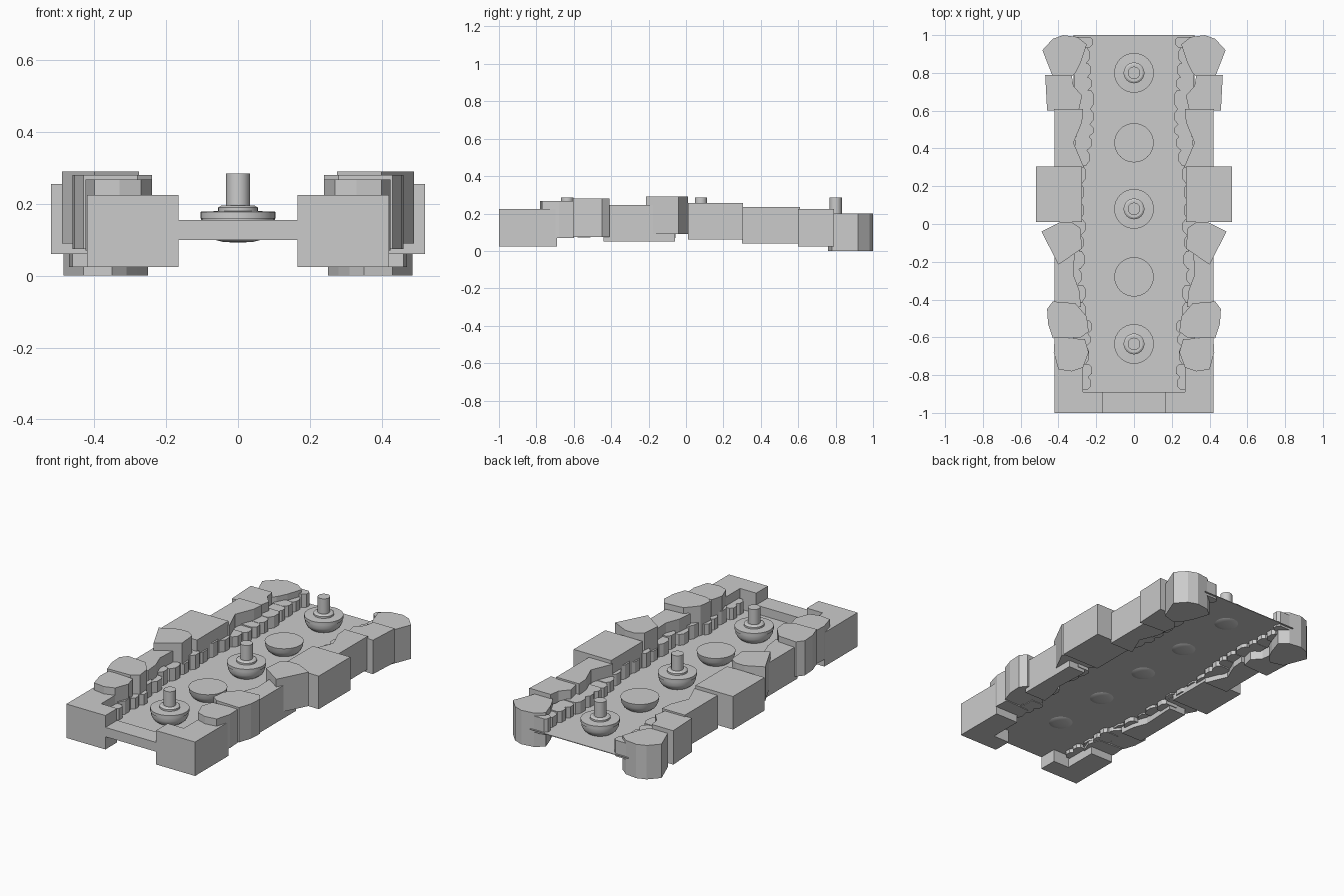
import bpy, bmesh, math, random

cube = bpy.data.objects.get("Cube")
if cube:
    bpy.data.objects.remove(cube, do_unlink=True)
random.seed(4)

stone = bpy.data.materials.new("stone_grey")
stone.use_nodes = True
GREY = (0.6, 0.6, 0.6, 1)
stone.diffuse_color = GREY
stone.node_tree.nodes["Principled BSDF"].inputs["Base Color"].default_value = GREY


def finish(name, bm):
    bmesh.ops.recalc_face_normals(bm, faces=bm.faces)
    mesh = bpy.data.meshes.new(name)
    bm.to_mesh(mesh)
    bm.free()
    mesh.materials.append(stone)
    obj = bpy.data.objects.new(name, mesh)
    bpy.context.collection.objects.link(obj)
    return obj


def prism(name, outline, z0, z1, mirrored=True):
    """Extrude a plan outline upward, and mirror it across x."""
    bm = bmesh.new()
    face = bm.faces.new([bm.verts.new((x, y, z0)) for x, y in outline])
    top = bmesh.ops.extrude_face_region(bm, geom=[face])["geom"]
    bmesh.ops.translate(bm, vec=(0, 0, z1 - z0),
                        verts=[v for v in top if isinstance(v, bmesh.types.BMVert)])
    obj = finish(name, bm)
    if mirrored:
        obj.modifiers.new("Mirror", 'MIRROR').use_mirror_merge = False
    return obj


def rect(x0, x1, y0, y1):
    return [(x0, y0), (x1, y0), (x1, y1), (x0, y1)]


def lathe(name, profile, y, sides=32):
    """Spin a radius and height profile around a vertical axis."""
    bm = bmesh.new()
    verts = [bm.verts.new((r, 0, z)) for r, z in profile]
    edges = [bm.edges.new(pair) for pair in zip(verts, verts[1:])]
    bmesh.ops.spin(bm, geom=verts + edges, cent=(0, 0, 0), axis=(0, 0, 1),
                   angle=math.tau, steps=sides, use_duplicate=False)
    bmesh.ops.remove_doubles(bm, verts=bm.verts, dist=0.0005)
    obj = finish(name, bm)
    obj.location.y = y
    bpy.ops.object.select_all(action='DESELECT')
    obj.select_set(True)
    bpy.context.view_layer.objects.active = obj
    bpy.ops.object.shade_smooth_by_angle(angle=math.radians(30))


# Floor and the raised bar across the front
prism("floor_slab", rect(-0.32, 0.32, -0.95, 1.0), 0.10, 0.104, False)
prism("front_bar", rect(-0.17, 0.17, -1.0, -0.89), 0.10, 0.155, False)

# Large rocks along both sides, front to back
prism("front_block", [(0.165, -1), (0.42, -1), (0.42, -0.69), (0.27, -0.69),
                      (0.27, -0.89), (0.165, -0.89)], 0.025, 0.225)
prism("front_boulder", [(0.26, -0.61), (0.42, -0.6), (0.425, -0.68), (0.4, -0.77),
                        (0.33, -0.78), (0.27, -0.76), (0.24, -0.68)], 0.07, 0.268)
prism("round_boulder", [(0.25, -0.49), (0.31, -0.42), (0.43, -0.41), (0.46, -0.45),
                        (0.455, -0.53), (0.43, -0.605), (0.28, -0.6), (0.24, -0.57)],
      0.075, 0.28)
prism("side_wall_rock", [(0.42, -0.06), (0.42, -0.44), (0.28, -0.44), (0.29, -0.35),
                         (0.32, -0.27), (0.31, -0.06)], 0.05, 0.245)
prism("slanted_rock", [(0.49, -0.04), (0.4, -0.215), (0.275, -0.13), (0.285, -0.02),
                       (0.33, 0.01), (0.39, 0.01)], 0.09, 0.29)
prism("square_block", rect(0.275, 0.52, 0.01, 0.305), 0.06, 0.255)
prism("long_block", [(0.42, 0.61), (0.42, 0.3), (0.265, 0.3), (0.32, 0.43),
                     (0.275, 0.54), (0.27, 0.61)], 0.04, 0.235)
prism("rear_block", [(0.33, 0.79), (0.47, 0.79), (0.46, 0.6), (0.29, 0.61),
                     (0.275, 0.68), (0.32, 0.73)], 0.025, 0.225)
prism("rear_boulder", [(0.25, 0.95), (0.3, 0.99), (0.375, 1.0), (0.43, 0.98),
                       (0.485, 0.92), (0.43, 0.78), (0.35, 0.76), (0.31, 0.8),
                       (0.28, 0.86)], 0.0, 0.2)

# Rows of small stepped stones that follow the inner edge of the rocks
EDGE = [(-0.89, 0.24), (-0.75, 0.23), (-0.55, 0.23), (-0.4, 0.26), (-0.25, 0.275),
        (-0.05, 0.265), (0.15, 0.265), (0.3, 0.25), (0.45, 0.21), (0.7, 0.22), (0.99, 0.225)]


def edge_at(y):
    for (y0, x0), (y1, x1) in zip(EDGE, EDGE[1:]):
        if y <= y1:
            return x0 + (x1 - x0) * (y - y0) / (y1 - y0)
    return EDGE[-1][1]


y = -0.88
while y < 0.97:
    length = min(random.uniform(0.06, 0.1), 0.99 - y)
    end = y + length
    x = edge_at(y + length / 2) + random.uniform(-0.012, 0.012)
    outer = x + 0.09
    level = random.uniform(-0.015, 0.015)
    prism("edge_stone", [(x + 0.02, y), (outer, y), (outer, end), (x + 0.015, end),
                         (x, end - length * 0.25), (x, y + length * 0.3)],
          0.08 + level, 0.175 + level)
    y = end

# Bowls down the middle: alternating plain ones and ones carrying a post
BOWL = [(0, 0.092), (0.04, 0.094), (0.07, 0.101), (0.09, 0.118), (0.1, 0.138)]
PLAIN = BOWL + [(0.104, 0.165), (0, 0.165)]
POSTED = BOWL + [(0.1, 0.16), (0.105, 0.16), (0.105, 0.178), (0.055, 0.18),
                 (0.055, 0.19), (0.045, 0.196), (0.033, 0.196), (0.033, 0.285), (0, 0.285)]
for y in (-0.28, 0.43):
    lathe("plain_bowl", PLAIN, y)
for y in (-0.635, 0.08, 0.8):
    lathe("post_bowl", POSTED, y)
